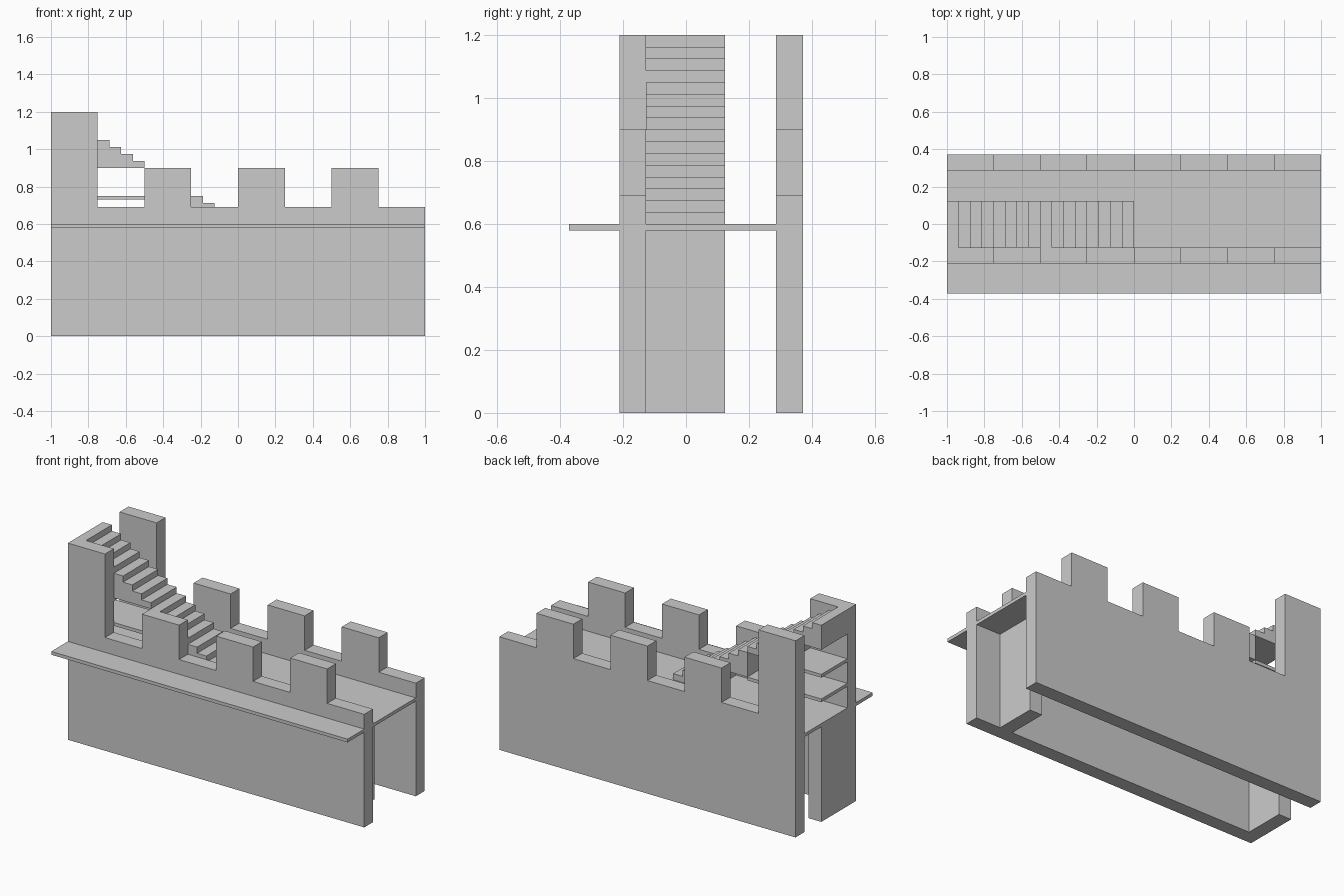
import bpy, bmesh

if "Cube" in bpy.data.objects:
    bpy.data.objects.remove(bpy.data.objects["Cube"])

# Shared depth positions, front to back
LEDGE_FRONT, WALL_OUT, WALL_IN = -0.372, -0.2115, -0.1265
STAIR_BACK, BACK_IN, BACK_OUT = 0.1235, 0.286, 0.372
RUN, RISE = 0.0625, 0.0375


def extrude(name, profile, y0, y1):
    """Solid from an x-z profile, extruded between two y positions."""
    bm = bmesh.new()
    face = bm.faces.new([bm.verts.new((x, y0, z)) for x, z in profile])
    ext = bmesh.ops.extrude_face_region(bm, geom=[face])
    verts = [v for v in ext["geom"] if isinstance(v, bmesh.types.BMVert)]
    bmesh.ops.translate(bm, verts=verts, vec=(0, y1 - y0, 0))
    bmesh.ops.recalc_face_normals(bm, faces=bm.faces[:])
    mesh = bpy.data.meshes.new(name)
    bm.to_mesh(mesh)
    bm.free()
    obj = bpy.data.objects.new(name, mesh)
    bpy.context.collection.objects.link(obj)
    return obj


def box(name, x0, x1, y0, y1, z0, z1):
    return extrude(name, [(x0, z0), (x1, z0), (x1, z1), (x0, z1)], y0, y1)


# Two battlement walls: tall end pier, then merlons and gaps of equal width
tops = [1.2, 0.69, 0.9, 0.69, 0.9, 0.69, 0.9, 0.69]
wall = [(1, 0), (-1, 0)]
for i, z in enumerate(tops):
    if i == 0:
        wall.append((-1, z))
    else:
        wall += [(-1 + 0.25 * i, tops[i - 1]), (-1 + 0.25 * i, z)]
wall.append((1, tops[-1]))
extrude("front_wall", wall, WALL_OUT, WALL_IN)
extrude("back_wall", wall, BACK_IN, BACK_OUT)

# Walkway slab, passing through the front wall as a ledge
box("walkway_floor", -1, 1, LEDGE_FRONT, BACK_IN, 0.58, 0.6)

# Cross walls below the walkway
box("left_cross_wall", -1, -0.915, WALL_IN, STAIR_BACK, 0, 0.58)
box("right_cross_wall", 0.75, 0.835, WALL_IN, STAIR_BACK, 0, 0.58)

# Four stair flights of four steps, each with a flat underside
for f in range(4):
    x0, top = -1 + 0.25 * f, 1.2 - 0.15 * f
    prof = [(x0 + 0.25, top - 0.15), (x0, top - 0.15)]
    for s in range(4):
        z = top - RISE * s
        prof += [(x0 + RUN * s, z), (x0 + RUN * (s + 1), z)]
    extrude(f"stair_flight_{f + 1}", prof, WALL_IN, STAIR_BACK)

# Shelves behind the middle flights
box("upper_shelf", -1, -0.75, WALL_IN, STAIR_BACK, 0.88, 0.9)
box("lower_shelf", -1, -0.5, WALL_IN, STAIR_BACK, 0.73, 0.75)
